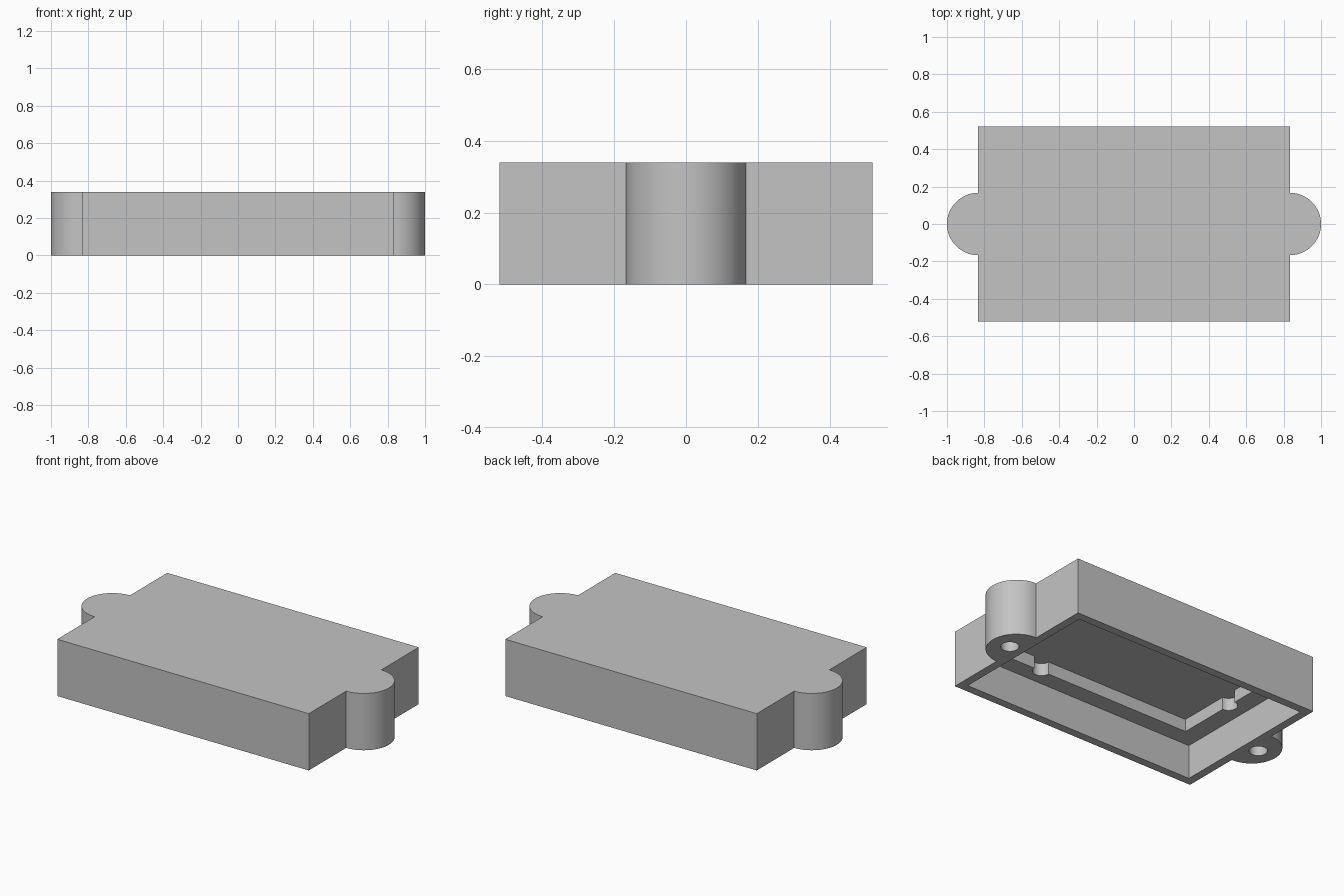
import bpy, bmesh
from math import pi, sin, cos, radians

cube = bpy.data.objects.get("Cube")
if cube:
    bpy.data.objects.remove(cube, do_unlink=True)

HALF_X, HALF_Y, HEIGHT = 0.833, 0.52, 0.34
LUG_R, HOLE_R, WALL = 0.167, 0.05, 0.05
LEDGE_Z, POCKET_Z = 0.205, 0.28
POCKET_X, POCKET_Y = 0.67, 0.364

grey = bpy.data.materials.new("plain grey")
grey.use_nodes = True
colour = (0.55, 0.55, 0.55, 1)
grey.diffuse_color = colour
grey.node_tree.nodes["Principled BSDF"].inputs["Base Color"].default_value = colour


def arc(cx, cy, r, start, end, steps):
    """Points along an arc, angles in radians."""
    angles = [start + (end - start) * i / steps for i in range(steps + 1)]
    return [(cx + r * cos(a), cy + r * sin(a)) for a in angles]


def prism(name, outline, z0, z1):
    """Extrude a closed outline from z0 to z1."""
    bm = bmesh.new()
    base = bm.faces.new([bm.verts.new((x, y, z0)) for x, y in outline])
    top = bmesh.ops.extrude_face_region(bm, geom=[base])["geom"]
    verts = [v for v in top if isinstance(v, bmesh.types.BMVert)]
    bmesh.ops.translate(bm, verts=verts, vec=(0, 0, z1 - z0))
    bmesh.ops.recalc_face_normals(bm, faces=bm.faces)
    mesh = bpy.data.meshes.new(name)
    bm.to_mesh(mesh)
    bm.free()
    mesh.materials.append(grey)
    obj = bpy.data.objects.new(name, mesh)
    bpy.context.collection.objects.link(obj)
    return obj


def rectangle(x, y):
    return [(-x, -y), (x, -y), (x, y), (-x, y)]


def disc(x, y, r):
    return arc(x, y, r, 0, 2 * pi, 32)[:-1]


# Cover: rectangle with a rounded lug at each end
outline = [(HALF_X, -HALF_Y)] + arc(HALF_X, 0, LUG_R, -pi / 2, pi / 2, 32) + [(HALF_X, HALF_Y)]
outline += [(-x, -y) for x, y in outline]
cover = prism("cover", outline, 0, HEIGHT)

# Underside: cavity, deeper pocket, round notches on its edge, screw holes
cutters = [
    prism("cavity_cutter", rectangle(HALF_X - WALL, HALF_Y - WALL), -0.1, LEDGE_Z),
    prism("pocket_cutter", rectangle(POCKET_X, POCKET_Y), 0.1, POCKET_Z),
]
for x, y in [(-POCKET_X, 0), (POCKET_X, 0), (0.35, -POCKET_Y), (0.35, POCKET_Y)]:
    cutters.append(prism("notch_cutter", disc(x, y, HOLE_R), 0.1, POCKET_Z))
for side in (-1, 1):
    cutters.append(prism("hole_cutter", disc(side * 0.88, 0, HOLE_R), -0.1, POCKET_Z))

bpy.ops.object.select_all(action='DESELECT')
bpy.context.view_layer.objects.active = cover
cover.select_set(True)
for cutter in cutters:
    mod = cover.modifiers.new(cutter.name, 'BOOLEAN')
    mod.operation, mod.solver, mod.object = 'DIFFERENCE', 'EXACT', cutter
    bpy.ops.object.modifier_apply(modifier=mod.name)
    bpy.data.objects.remove(cutter, do_unlink=True)

bpy.ops.object.shade_smooth_by_angle(angle=radians(30))
